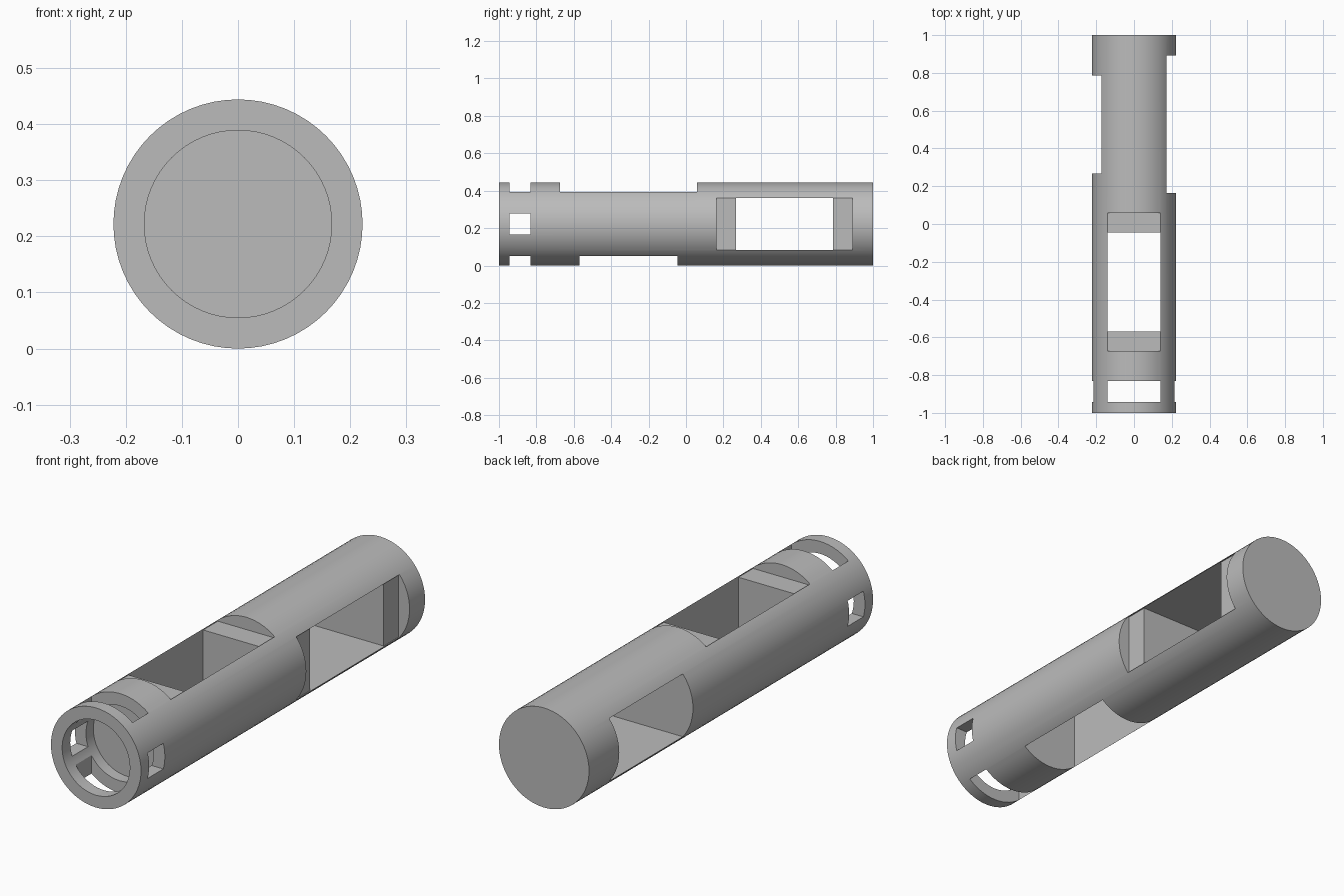
import bpy
import bmesh
import math
from mathutils import Matrix, Vector

RADIUS, BORE, HALF_WIDTH = 0.222, 0.167, 0.14
CENTRE = Vector((0, 0, RADIUS))

if "Cube" in bpy.data.objects:
    bpy.data.objects.remove(bpy.data.objects["Cube"])

grey = bpy.data.materials.new("plain grey")
grey.use_nodes = True
grey.diffuse_color = (0.5, 0.5, 0.5, 1)
grey.node_tree.nodes["Principled BSDF"].inputs["Base Color"].default_value = (0.5, 0.5, 0.5, 1)


def make_object(name, bm):
    bmesh.ops.recalc_face_normals(bm, faces=bm.faces)
    mesh = bpy.data.meshes.new(name)
    bm.to_mesh(mesh)
    bm.free()
    mesh.materials.append(grey)
    obj = bpy.data.objects.new(name, mesh)
    bpy.context.collection.objects.link(obj)
    return obj


def rod(name, radius, y0, y1):
    """Closed cylinder lying along y."""
    bm = bmesh.new()
    place = Matrix.Translation(CENTRE + Vector((0, (y0 + y1) / 2, 0)))
    bmesh.ops.create_cone(bm, cap_ends=True, segments=64, radius1=radius, radius2=radius,
                          depth=y1 - y0, matrix=place @ Matrix.Rotation(math.pi / 2, 4, 'X'))
    return make_object(name, bm)


def through_cutter(name, profile, half_width, sideways=False):
    """Profile of (y, depth) points, extruded across the rod."""
    bm = bmesh.new()
    face = bm.faces.new([bm.verts.new((-half_width, y, d)) for y, d in profile])
    extruded = bmesh.ops.extrude_face_region(bm, geom=[face])
    moved = [v for v in extruded["geom"] if isinstance(v, bmesh.types.BMVert)]
    bmesh.ops.translate(bm, verts=moved, vec=(2 * half_width, 0, 0))
    # Depth direction is up, or +x when sideways
    turn = Matrix.Rotation(math.pi / 2 if sideways else 0, 4, 'Y')
    bm.transform(Matrix.Translation(CENTRE) @ turn)
    return make_object(name, bm)


def slot_profile(y0, y1):
    return [(y0, -0.3), (y1, -0.3), (y1, 0.3), (y0, 0.3)]


def window_profile(y0, y1, step):
    """Straight slot with a longer shallow recess on its outer side."""
    return [(y0, -0.3), (y1, -0.3), (y1, BORE), (y1 + step, BORE), (y1 + step, 0.3),
            (y0 - step, 0.3), (y0 - step, BORE), (y0, BORE)]


# Solid tube body
body = rod("tube_body", RADIUS, -1, 1)

# Front bore, two stepped windows, and the vent openings near the mouth
vent = slot_profile(-0.943, -0.832)
cutters = [
    rod("bore_cutter", BORE, -1.1, -0.78),
    through_cutter("vertical_window_cutter", window_profile(-0.57, -0.045, 0.103), HALF_WIDTH),
    through_cutter("side_window_cutter", window_profile(0.268, 0.787, 0.104), HALF_WIDTH, True),
    through_cutter("vertical_vent_cutter", vent, HALF_WIDTH),
    through_cutter("side_vent_cutter", vent, 0.057, True),
]

bpy.ops.object.select_all(action='DESELECT')
body.select_set(True)
bpy.context.view_layer.objects.active = body
for cutter in cutters:
    cutter.hide_render = True
    cut = body.modifiers.new(cutter.name, 'BOOLEAN')
    cut.operation = 'DIFFERENCE'
    cut.solver = 'EXACT'
    cut.object = cutter
    bpy.ops.object.modifier_apply(modifier=cut.name)
    bpy.data.objects.remove(cutter)

bpy.ops.object.shade_smooth_by_angle(angle=math.radians(30))
